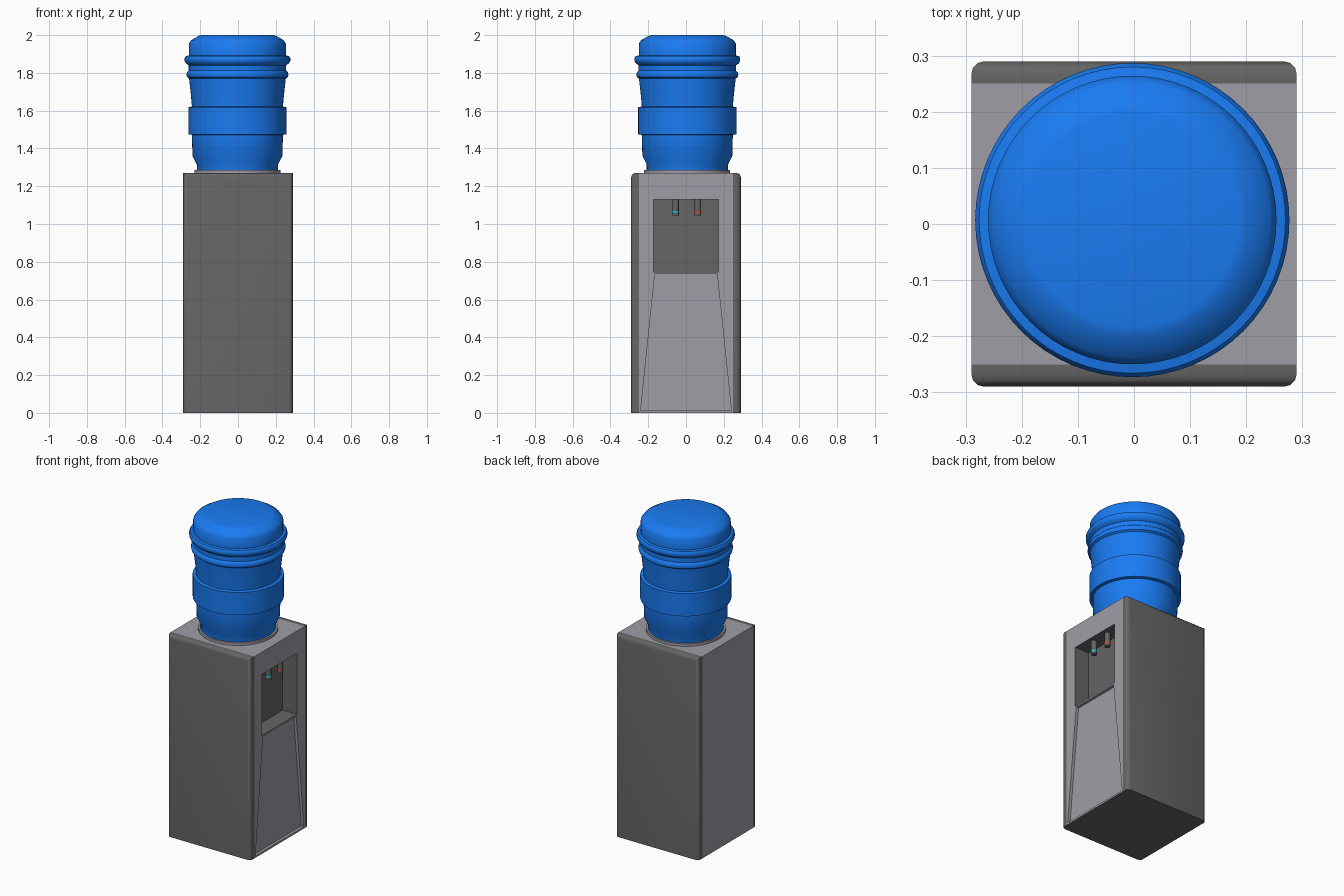
import bpy, bmesh, math

if "Cube" in bpy.data.objects:
    bpy.data.objects.remove(bpy.data.objects["Cube"])


def material(name, rgb):
    m = bpy.data.materials.new(name)
    m.diffuse_color = (*rgb, 1)
    m.use_nodes = True
    m.node_tree.nodes["Principled BSDF"].inputs["Base Color"].default_value = m.diffuse_color
    return m


light = material("light_grey", (0.35, 0.34, 0.38))
dark = material("dark_grey", (0.13, 0.13, 0.13))
blue = material("bottle_blue", (0.01, 0.2, 0.9))
cyan = material("cold_cyan", (0.0, 0.7, 0.75))
red = material("hot_red", (0.85, 0.05, 0.03))


def finish(name, bm, *mats):
    bmesh.ops.recalc_face_normals(bm, faces=bm.faces)
    me = bpy.data.meshes.new(name)
    bm.to_mesh(me)
    bm.free()
    ob = bpy.data.objects.new(name, me)
    bpy.context.collection.objects.link(ob)
    for m in mats:
        me.materials.append(m)
    return ob


def prism(outline, x0, x1):
    """Extrude a (y, z) outline along x."""
    bm = bmesh.new()
    face = bm.faces.new([bm.verts.new((x0, y, z)) for y, z in outline])
    out = bmesh.ops.extrude_face_region(bm, geom=[face])
    verts = [v for v in out["geom"] if isinstance(v, bmesh.types.BMVert)]
    bmesh.ops.translate(bm, verts=verts, vec=(x1 - x0, 0, 0))
    return bm


def rect(y0, y1, z0, z1):
    return [(y0, z0), (y1, z0), (y1, z1), (y0, z1)]


def lathe(name, profile, x, y, mat, segs=48):
    """Spin an (r, z) profile about a vertical axis."""
    bm = bmesh.new()
    vs = [bm.verts.new((x + r, y, z)) for r, z in profile]
    edges = [bm.edges.new(p) for p in zip(vs, vs[1:])]
    bmesh.ops.spin(bm, geom=vs + edges, cent=(x, y, 0), axis=(0, 0, 1),
                   angle=2 * math.pi, steps=segs)
    bmesh.ops.remove_doubles(bm, verts=bm.verts, dist=1e-4)
    ob = finish(name, bm, mat)
    smooth(ob)
    return ob


def smooth(ob, angle=35):
    bpy.ops.object.select_all(action='DESELECT')
    ob.select_set(True)
    bpy.context.view_layer.objects.active = ob
    bpy.ops.object.shade_smooth_by_angle(angle=math.radians(angle))


H, W = 1.27, 0.29

# Cabinet core, with a dark underside
body = finish("cabinet", prism(rect(-0.25, 0.25, 0, H), -W, W), light, dark)
for p in body.data.polygons:
    if p.normal.z < -0.9:
        p.material_index = 1

# Tap alcove and sunken lower panel cut into the +x face
cuts = [(rect(-0.173, 0.173, 0.745, 1.13), 0.19, 1),
        ([(-0.24, 0.012), (0.24, 0.012), (0.165, 0.735), (-0.165, 0.735)], 0.272, 0)]
for outline, x0, idx in cuts:
    cutter = finish("cutter", prism(outline, x0, 0.35), light, dark)
    cutter.hide_render = True
    for p in cutter.data.polygons:
        p.material_index = idx
    mod = body.modifiers.new("cut", 'BOOLEAN')
    mod.operation, mod.solver, mod.object = 'DIFFERENCE', 'EXACT', cutter
    bpy.context.view_layer.objects.active = body
    bpy.ops.object.modifier_apply(modifier=mod.name)
    bpy.data.objects.remove(cutter)

# Dark side panels with rounded outer edges
for s, side in ((-1, "front"), (1, "back")):
    bm = prism(rect(s * 0.25, s * W, 0, H), -W, W)
    outer = [e for e in bm.edges
             if all(abs(v.co.y) > 0.28 for v in e.verts)
             and any(v.co.z > 0.1 for v in e.verts)]
    bmesh.ops.bevel(bm, geom=outer, offset=0.023, segments=3, profile=0.5,
                    affect='EDGES')
    smooth(finish(side + "_side_panel", bm, dark), 40)

# Collar that the bottle sits in
lathe("bottle_collar", [(0.205, H - 0.01), (0.228, H - 0.01), (0.228, 1.286),
                        (0.217, 1.286), (0.205, 1.272), (0.205, H - 0.01)],
      -0.003, 0.005, light)

# Water bottle
lathe("water_bottle", [
    (0, 1.265), (0.215, 1.265), (0.215, 1.315), (0.238, 1.36), (0.241, 1.472),
    (0.26, 1.475), (0.26, 1.618), (0.241, 1.622), (0.246, 1.68), (0.256, 1.77),
    (0.267, 1.778), (0.27, 1.79), (0.267, 1.803), (0.258, 1.812), (0.258, 1.84),
    (0.272, 1.85), (0.28, 1.863), (0.28, 1.878), (0.273, 1.889), (0.257, 1.892),
    (0.257, 1.955), (0.245, 1.973), (0.205, 1.996), (0.19, 2.0), (0, 2.0)],
    -0.003, 0.007, blue, 64)

# Taps with coloured rings
for y, name, mat in ((-0.055, "cold", cyan), (0.063, "hot", red)):
    lathe(name + "_tap", [(0, 1.045), (0.017, 1.045), (0.017, 1.135), (0, 1.135)],
          0.25, y, dark, 20)
    lathe(name + "_tap_ring", [(0.016, 1.06), (0.0178, 1.06), (0.0178, 1.07),
                               (0.016, 1.07)], 0.25, y, mat, 20)
